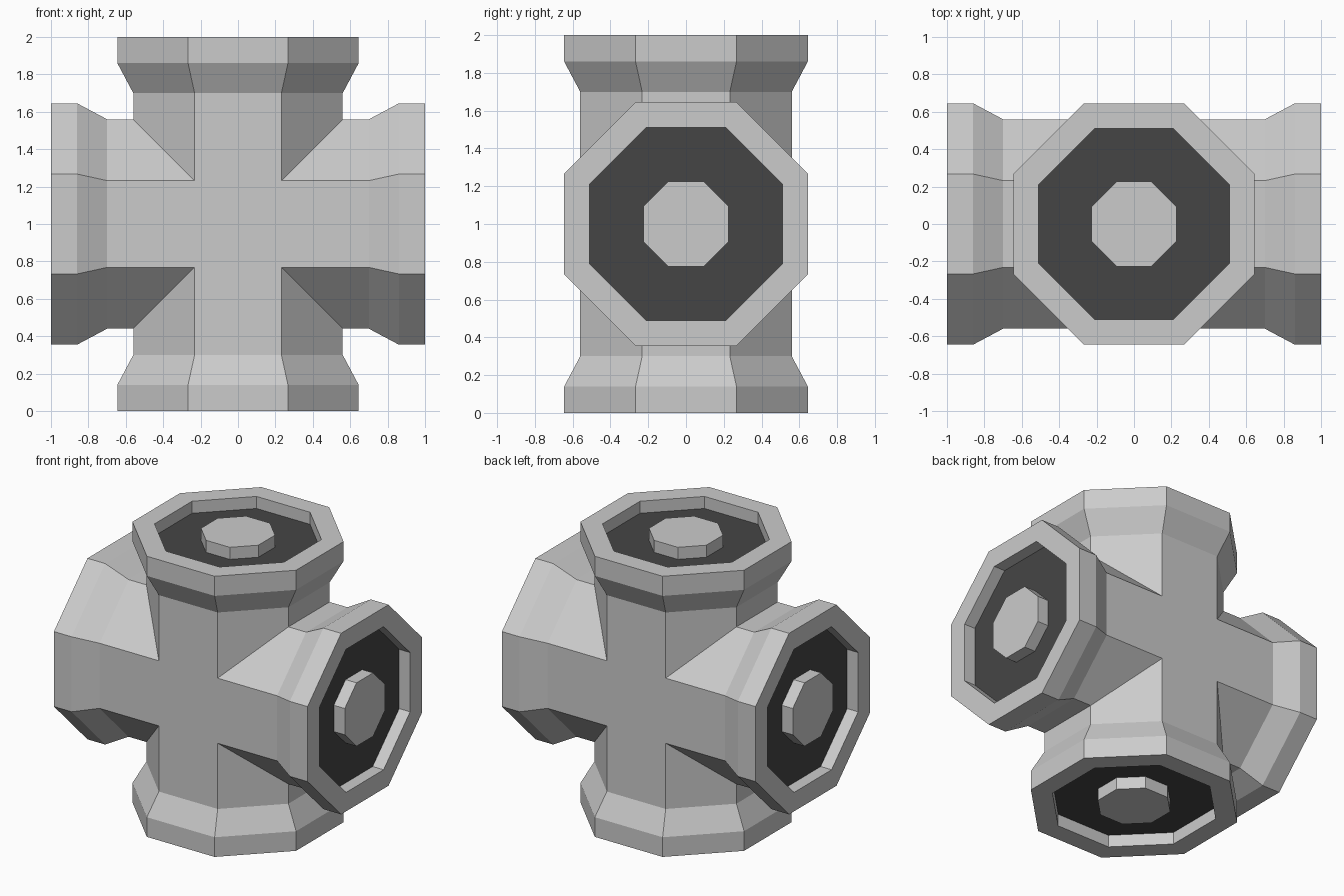
import bpy, bmesh, math
from mathutils import Matrix, Vector

if "Cube" in bpy.data.objects:
    bpy.data.objects.remove(bpy.data.objects["Cube"])

BODY, RIM, BORE, PEG = 0.56, 0.645, 0.51, 0.226
NECK, COLLAR, END, FLOOR = 0.70, 0.86, 1.0, 0.914
CENTRE = Vector((0, 0, 1))
T = math.tan(math.pi / 8)


def octagon(apothem, height):
    """Octagon ring, height None means cut on the 45 degree mitre."""
    r = apothem / math.cos(math.pi / 8)
    ring = []
    for i in range(8):
        a = math.pi / 8 + i * math.pi / 4
        x, y = r * math.cos(a), r * math.sin(a)
        ring.append(Vector((x, y, abs(x) if height is None else height)))
    return ring


def loft(bm, rings, turn, cap=False):
    rot = Matrix.Rotation(turn * math.pi / 2, 3, 'Y')
    rows = [[bm.verts.new(rot @ p + CENTRE) for p in r] for r in rings]
    for a, b in zip(rows, rows[1:]):
        for i in range(8):
            j = (i + 1) % 8
            bm.faces.new((a[i], a[j], b[j], b[i]))
    if cap:
        bm.faces.new(rows[-1])


def finish(bm, name, material=None):
    bmesh.ops.remove_doubles(bm, verts=bm.verts, dist=1e-4)
    mesh = bpy.data.meshes.new(name)
    bm.to_mesh(mesh)
    bm.free()
    if material:
        mesh.materials.append(material)
    obj = bpy.data.objects.new(name, mesh)
    bpy.context.collection.objects.link(obj)


# Four mitred pipe arms with flared collars and recessed ends
bm = bmesh.new()
arm = [octagon(BODY, None), octagon(BODY, NECK), octagon(RIM, COLLAR),
       octagon(RIM, END), octagon(BORE, END), octagon(BORE, FLOOR)]
for k in range(4):
    loft(bm, arm, k)
# Square panels closing the front and back of the crossing
h = BODY * T
for s in (1, -1):
    bm.faces.new([bm.verts.new(Vector((s * x, -s * BODY, z)) + CENTRE)
                  for x, z in ((-h, -h), (h, -h), (h, h), (-h, h))])
finish(bm, "pipe_cross")

# Dark floors inside the recessed ends
dark = bpy.data.materials.new("dark_floor")
dark.diffuse_color = (0.06, 0.06, 0.06, 1)
dark.use_nodes = True
dark.node_tree.nodes["Principled BSDF"].inputs["Base Color"].default_value = dark.diffuse_color
bm = bmesh.new()
for k in range(4):
    loft(bm, [octagon(BORE, FLOOR), octagon(PEG, FLOOR)], k)
finish(bm, "recess_floors", dark)

# Octagonal pegs in the middle of each end
bm = bmesh.new()
for k in range(4):
    loft(bm, [octagon(PEG, FLOOR), octagon(PEG, END)], k, cap=True)
finish(bm, "end_pegs")
